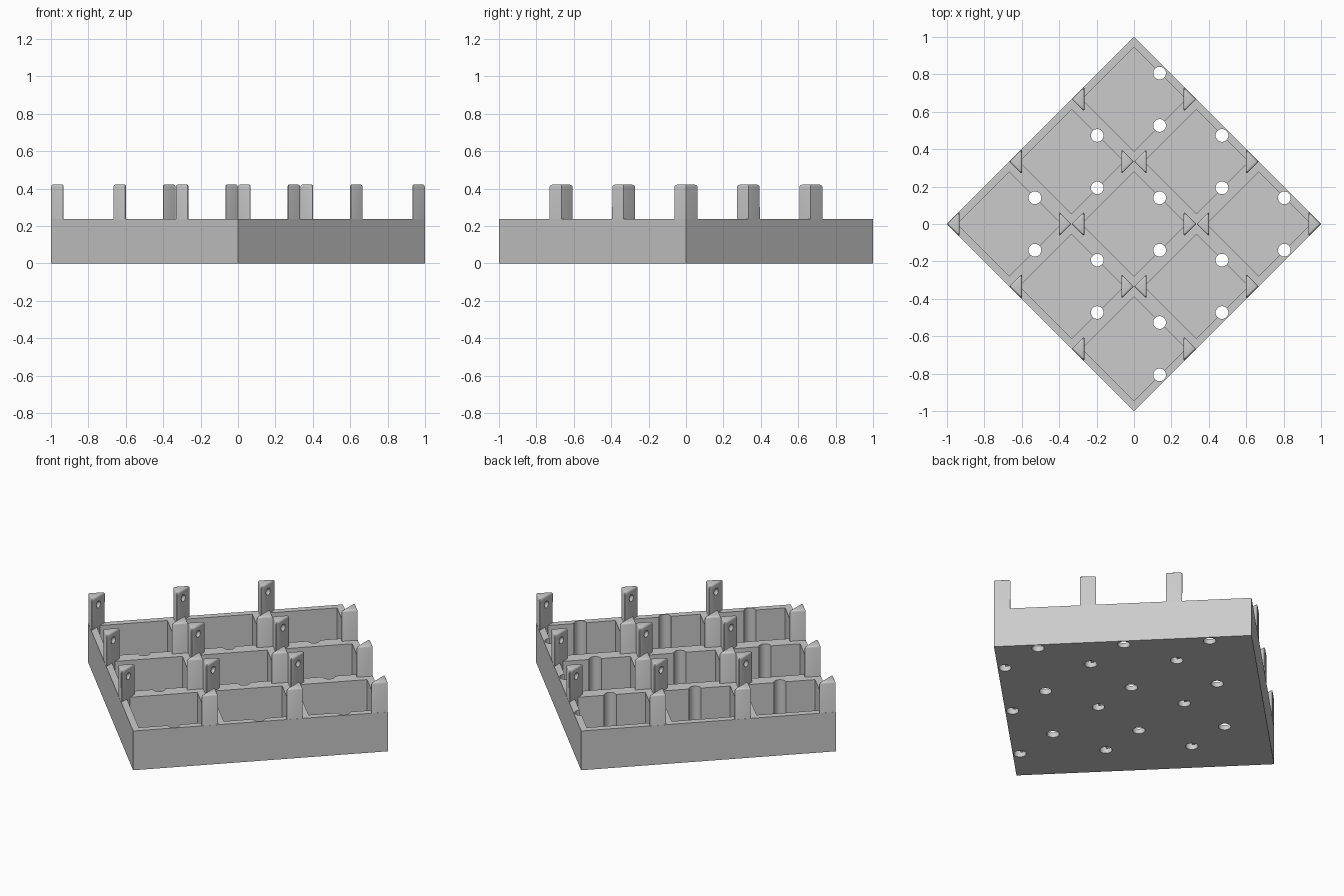
import bpy, bmesh, math
from mathutils import Matrix, Vector

cube = bpy.data.objects.get("Cube")
if cube:
    bpy.data.objects.remove(cube, do_unlink=True)

CELL = 1 / 3          # half diagonal of one cell
POCKET = 0.279        # half diagonal of one pocket
RIM, FLOOR, POST_TOP = 0.237, 0.03, 0.423
POST = 0.067          # depth of a corner post

grey = bpy.data.materials.new("plain grey")
grey.use_nodes = True
grey.diffuse_color = (0.6, 0.6, 0.6, 1)
grey.node_tree.nodes["Principled BSDF"].inputs["Base Color"].default_value = (0.6, 0.6, 0.6, 1)

# Nine cells on a grid turned by 45 degrees
centres = [((i + j) * CELL, (j - i) * CELL) for i in (-1, 0, 1) for j in (-1, 0, 1)]


def prism(bm, points, z0, z1):
    """Extrude a flat outline from z0 to z1 and return its new edges."""
    face = bm.faces.new([bm.verts.new((x, y, z0)) for x, y in points])
    verts = list(face.verts)
    top = bmesh.ops.extrude_face_region(bm, geom=[face])["geom"]
    raised = [v for v in top if isinstance(v, bmesh.types.BMVert)]
    bmesh.ops.translate(bm, verts=raised, vec=(0, 0, z1 - z0))
    return {e for v in verts + raised for e in v.link_edges}


def diamond(r, cx=0, cy=0):
    return [(cx + r, cy), (cx, cy + r), (cx - r, cy), (cx, cy - r)]


def finish(name, bm):
    bmesh.ops.recalc_face_normals(bm, faces=bm.faces[:])
    mesh = bpy.data.meshes.new(name)
    bm.to_mesh(mesh)
    bm.free()
    mesh.materials.append(grey)
    obj = bpy.data.objects.new(name, mesh)
    bpy.context.collection.objects.link(obj)
    return obj


def activate(obj):
    bpy.ops.object.select_all(action="DESELECT")
    obj.select_set(True)
    bpy.context.view_layer.objects.active = obj


def cut(obj, cutter):
    cutter.hide_render = True
    mod = obj.modifiers.new("cut", "BOOLEAN")
    mod.operation, mod.solver, mod.object = "DIFFERENCE", "EXACT", cutter
    activate(obj)
    bpy.ops.object.modifier_apply(modifier=mod.name)
    bpy.data.objects.remove(cutter, do_unlink=True)


# Tray block
bm = bmesh.new()
prism(bm, diamond(1), 0, RIM)
tray = finish("tray", bm)

# Square pockets
bm = bmesh.new()
for cx, cy in centres:
    prism(bm, diamond(POCKET, cx, cy), FLOOR, RIM + 0.1)
cut(tray, finish("pocket_cutter", bm))

# Round channels through the middle of two walls of each pocket
bm = bmesh.new()
for cx, cy in centres:
    for side in (-1, 1):
        spot = (cx + 0.137, cy + side * 0.14, RIM / 2)
        bmesh.ops.create_cone(bm, cap_ends=True, segments=32, radius1=0.034,
                              radius2=0.034, depth=0.6, matrix=Matrix.Translation(spot))
cut(tray, finish("channel_cutter", bm))

# Triangular posts with softened edges in the left and right corner of each cell
bm = bmesh.new()
dimples = bmesh.new()
for cx, cy in centres:
    for side in (-1, 1):
        tip = cx + side * (CELL - 0.001)
        base = tip - side * POST
        edges = prism(bm, [(tip, cy), (base, cy + POST), (base, cy - POST)], FLOOR - 0.01, POST_TOP)
        soft = []
        for e in edges:
            a, b = (v.co for v in e.verts)
            at_top = min(a.z, b.z) > RIM
            acute = abs(a.z - b.z) > 0.1 and abs(a.y - cy) > 0.01
            if at_top or acute:
                soft.append(e)
        bmesh.ops.bevel(bm, geom=soft, offset=0.012, segments=3, profile=0.5, affect="EDGES")
        spot = Vector((base - side * 0.006, cy, 0.37))
        bmesh.ops.create_uvsphere(dimples, u_segments=16, v_segments=10, radius=0.021,
                                  matrix=Matrix.Translation(spot))
posts = finish("corner_posts", bm)

# Round dimples in the inner face of each post
cut(posts, finish("dimple_cutter", dimples))

for obj in (tray, posts):
    activate(obj)
    bpy.ops.object.shade_smooth_by_angle(angle=math.radians(30))
